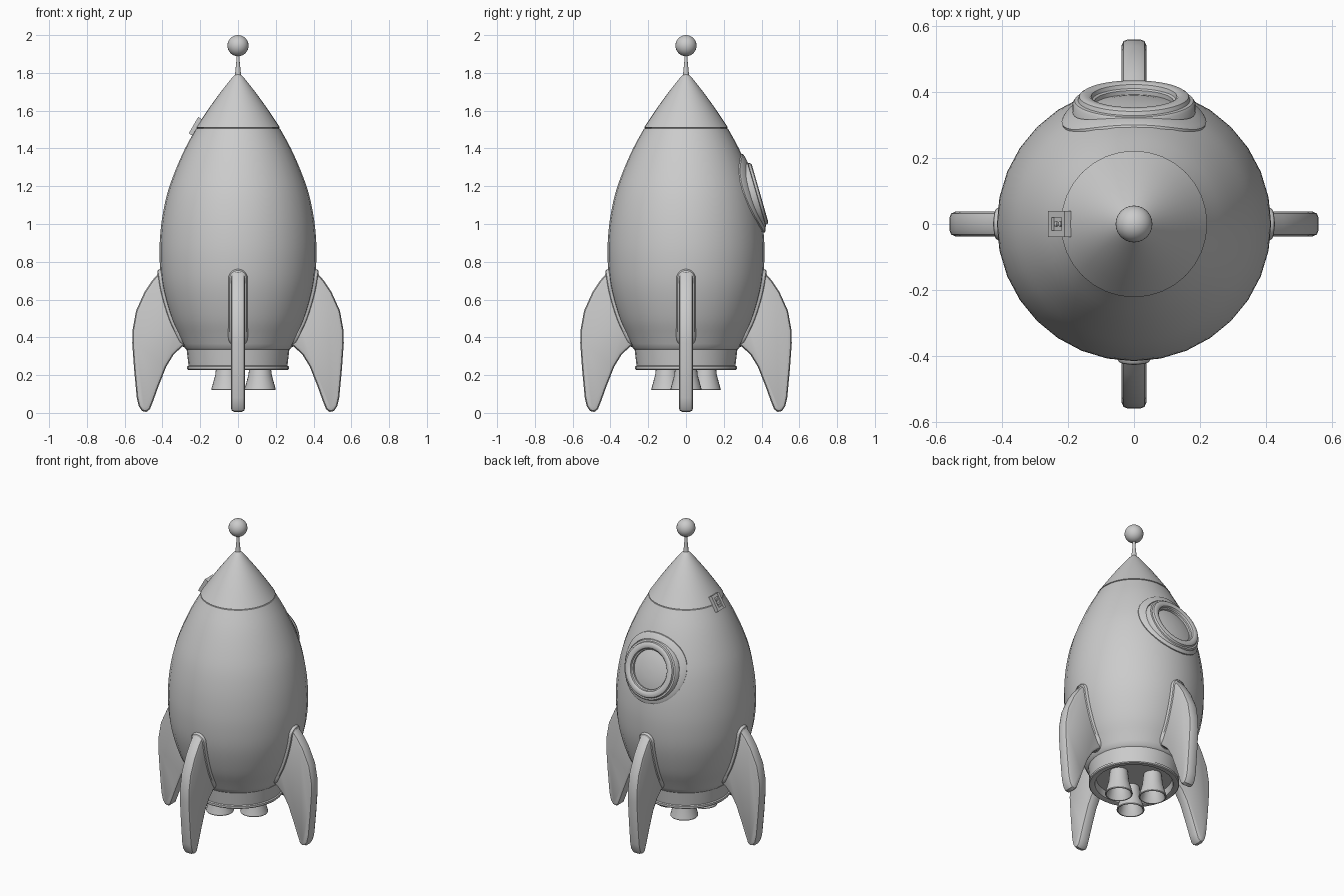
import bpy, bmesh, math
from mathutils import Matrix, Vector

if "Cube" in bpy.data.objects:
    bpy.data.objects.remove(bpy.data.objects["Cube"])


def finish(name, bm, mat=None):
    bmesh.ops.recalc_face_normals(bm, faces=bm.faces[:])
    if mat:
        bm.transform(mat)
    me = bpy.data.meshes.new(name)
    bm.to_mesh(me)
    bm.free()
    ob = bpy.data.objects.new(name, me)
    bpy.context.collection.objects.link(ob)
    return ob


def skin(name, rows, mat=None, loop=False, caps=True):
    """Skin equal rings of points; loop joins last to first, caps fill the ends."""
    bm = bmesh.new()
    rings = [[bm.verts.new(p) for p in row] for row in rows]
    n = len(rings[0])
    pairs = list(zip(rings, rings[1:])) + ([(rings[-1], rings[0])] if loop else [])
    for a, b in pairs:
        for i in range(n):
            j = (i + 1) % n
            bm.faces.new((a[i], a[j], b[j], b[i]))
    if caps and not loop:
        bm.faces.new(rings[0])
        bm.faces.new(rings[-1])
    return finish(name, bm, mat)


def lathe(name, profile, sides=32, mat=None, loop=False):
    ring = [2 * math.pi * i / sides for i in range(sides)]
    return skin(name, [[(r * math.cos(a), r * math.sin(a), z) for a in ring]
                       for r, z in profile], mat, loop)


def smooth(pts, steps=3):
    """Catmull-Rom resampling of a profile."""
    p = [Vector(q) for q in pts]
    p = [2 * p[0] - p[1]] + p + [2 * p[-1] - p[-2]]
    out = []
    for a, b, c, d in zip(p, p[1:], p[2:], p[3:]):
        for k in range(steps):
            t = k / steps
            out.append(0.5 * (2 * b + (c - a) * t + (2 * a - 5 * b + 4 * c - d) * t * t
                              + (3 * b - a - 3 * c + d) * t ** 3))
    return [tuple(v) for v in out + [p[-2]]]


hull = smooth([(.283, .345), (.313, .41), (.35, .49), (.385, .6), (.406, .7), (.415, .81),
               (.414, .91), (.402, 1.03), (.375, 1.16), (.333, 1.28), (.28, 1.4), (.222, 1.506)])


def hull_r(z):
    for (r0, z0), (r1, z1) in zip(hull, hull[1:]):
        if z <= z1:
            return r0 + (r1 - r0) * (z - z0) / (z1 - z0)
    return hull[-1][0]


def on_hull(u, z, off):
    """Point on the hull's +y side at sideways offset u, raised by off."""
    r = hull_r(z)
    a = math.asin(u / r)
    return ((r + off) * math.sin(a), (r + off) * math.cos(a), z)


# Hull with skirt, bottom flange and engine recess
body = lathe("hull", [(.02, .275), (.225, .275), (.232, .232), (.24, .228), (.264, .228),
                      (.269, .233), (.269, .246), (.262, .25), (.272, .335)] + hull
             + [(.212, 1.508), (.02, 1.508)])

# Nose cone
lathe("nose_cone", [(.02, 1.507), (.212, 1.507)] + smooth(
    [(.222, 1.512), (.166, 1.595), (.12, 1.66), (.075, 1.72), (.035, 1.77), (.014, 1.792)]))

# Antenna
lathe("antenna_rod", [(.018, 1.77), (.015, 1.8), (.009, 1.86), (.008, 1.91)], 16)
bm = bmesh.new()
bmesh.ops.create_uvsphere(bm, u_segments=24, v_segments=16, radius=.056)
finish("antenna_ball", bm, Matrix.Translation((0, 0, 1.944)))

# Round window: recess cut in the hull, base collar, rim and glass
win_z = 1.162
win = Matrix.Translation((0, .387, win_z)) @ Matrix.Rotation(math.radians(-74), 4, 'X')
cutter = lathe("window_cutter", [(.15, -.06), (.15, .15)], 48, win)
mod = body.modifiers.new("window", 'BOOLEAN')
mod.operation, mod.object, mod.solver = 'DIFFERENCE', cutter, 'EXACT'
bpy.context.view_layer.objects.active = body
bpy.ops.object.modifier_apply(modifier=mod.name)
bpy.data.objects.remove(cutter)

ring = [2 * math.pi * i / 48 for i in range(48)]
skin("window_collar", [[on_hull(r * math.cos(a), win_z + .96 * r * math.sin(a), o) for a in ring]
                       for r, o in [(.219, -.01), (.216, .006), (.208, .01), (.18, .012),
                                    (.175, -.01)]], loop=True)
lathe("window_rim", [(.188, -.075), (.186, -.022), (.18, -.014), (.17, -.012), (.166, 0),
                     (.158, .005), (.138, .005), (.13, 0), (.127, -.012), (.12, -.016),
                     (.12, -.058), (.15, -.075)], 48, win, True)
lathe("window_glass", [(.124, -.05), (.124, -.03), (.09, -.022), (.05, -.017), (.01, -.015)], 48, win)

# Four fins, each with a collar where it meets the hull
outline = [(.36, .72), (.39, .752), (.413, .748), (.455, .7), (.495, .64), (.54, .54), (.558, .44),
           (.56, .37), (.55, .23), (.536, .08), (.525, .035), (.508, .01), (.485, .005),
           (.466, .02), (.452, .055), (.423, .135), (.38, .245), (.34, .31), (.296, .35),
           (.25, .37), (.3, .5)]
half = .038
for k, side in enumerate(("back", "left", "front", "right")):
    rot = Matrix.Rotation(k * math.pi / 2, 4, 'Z')
    bm = bmesh.new()
    a, b = ([bm.verts.new((x, y, z)) for y, z in outline] for x in (-half, half))
    flats = [bm.faces.new(a), bm.faces.new(b)]
    rims = [e for f in flats for e in f.edges]
    for i in range(len(a)):
        j = (i + 1) % len(a)
        bm.faces.new((a[i], a[j], b[j], b[i]))
    bmesh.ops.recalc_face_normals(bm, faces=bm.faces[:])
    bmesh.ops.bevel(bm, geom=rims, offset=.02, segments=2, profile=.5, affect='EDGES')
    finish(side + "_fin", bm, rot)

    rows = []
    for w, o in [(.053, -.012), (.051, .004), (.044, .013), (.034, .016)]:
        top = [(w * math.cos(t * math.pi / 10), .71 + w * math.sin(t * math.pi / 10))
               for t in range(11)]
        left = [(-w, .71 - .31 * i / 10) for i in range(1, 10)]
        low = [(-u, 1.11 - z) for u, z in top]
        right = [(w, .40 + .31 * i / 10) for i in range(1, 10)]
        rows.append([on_hull(u, z, o) for u, z in top + left + low + right])
    skin(side + "_fin_collar", rows, rot, caps=False)

# Three hollow engine nozzles
for k in range(3):
    ang = k * 2 * math.pi / 3
    lathe("nozzle_%d" % (k + 1), [(.05, .29), (.055, .26), (.062, .2), (.083, .124), (.081, .12),
                                  (.075, .12), (.072, .124), (.052, .2), (.01, .215)], 24,
          Matrix.Translation((.117 * math.cos(ang), .117 * math.sin(ang), 0)))

# Hinge across the nose seam: backing, frame bars and pin
hinge = Matrix.Translation((-.222, 0, 1.515)) @ Matrix.Rotation(math.radians(-60), 4, 'Y')


def box(name, centre, size):
    bm = bmesh.new()
    bmesh.ops.create_cube(bm, size=1)
    finish(name, bm, hinge @ Matrix.Translation(centre) @ Matrix.Diagonal((*size, 1)))


box("hinge_backing", (0, 0, 0), (.1, .078, .014))
for s in (-1, 1):
    box("hinge_side_bar", (0, s * .029, .009), (.1, .02, .014))
    box("hinge_end_bar", (s * .04, 0, .009), (.02, .04, .012))
    lathe("hinge_screw", [(.008, 0), (.008, .012), (.005, .014)], 12,
          hinge @ Matrix.Translation((s * .013, 0, 0)))

# Smooth shading with sharp creases
bpy.ops.object.select_all(action='SELECT')
bpy.context.view_layer.objects.active = body
bpy.ops.object.shade_smooth_by_angle(angle=math.radians(35))
